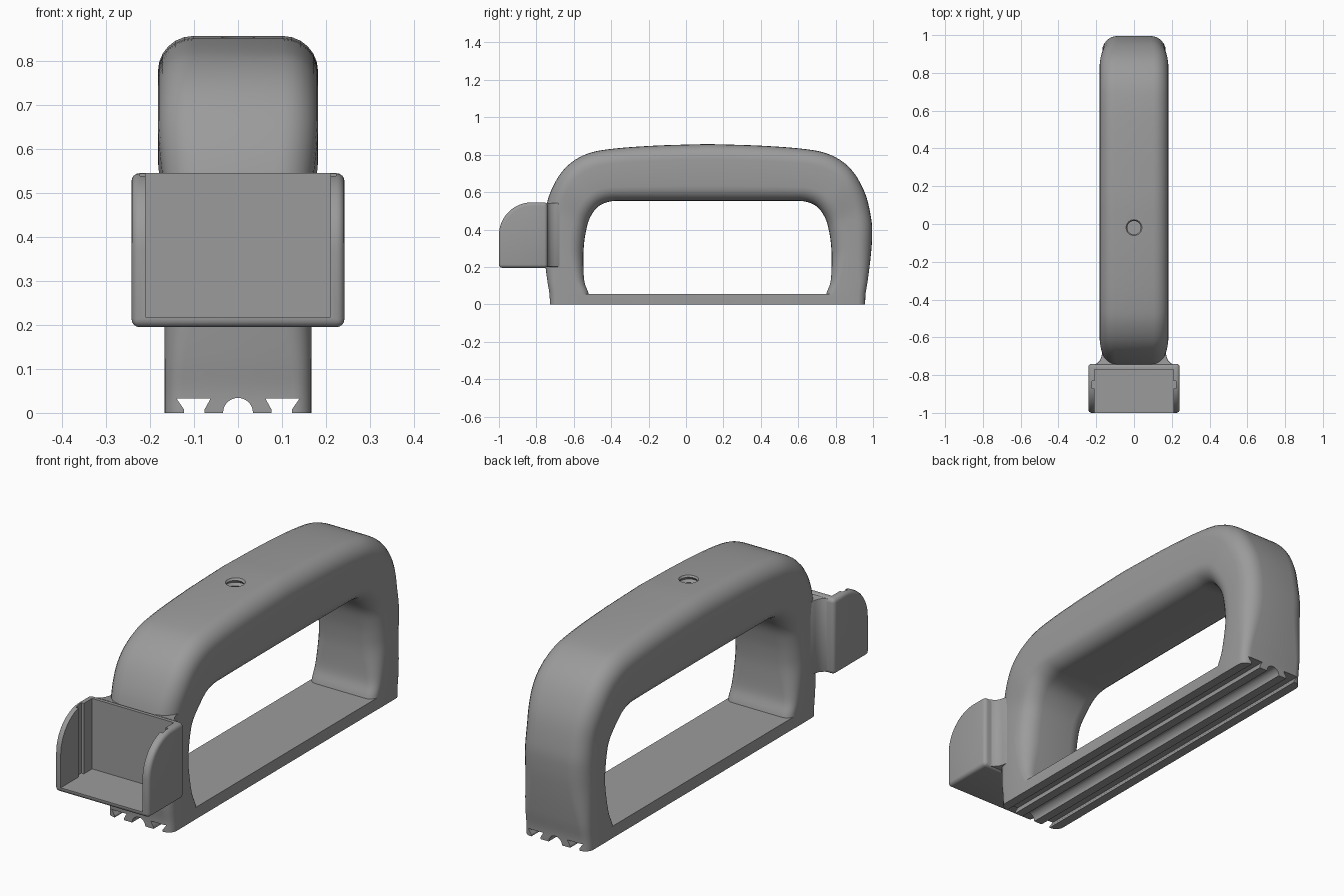
import bpy, bmesh, math
from mathutils import Vector

if "Cube" in bpy.data.objects:
    bpy.data.objects.remove(bpy.data.objects["Cube"])

CY = 0.115            # middle of the handle along y
grey = bpy.data.materials.new("mid grey")
grey.diffuse_color = (0.33, 0.33, 0.33, 1)
grey.use_nodes = True
grey.node_tree.nodes["Principled BSDF"].inputs["Base Color"].default_value = grey.diffuse_color


def make(name, verts, faces):
    bm = bmesh.new()
    vs = [bm.verts.new(v) for v in verts]
    for f in faces:
        bm.faces.new([vs[i] for i in f])
    bmesh.ops.recalc_face_normals(bm, faces=bm.faces)
    me = bpy.data.meshes.new(name)
    bm.to_mesh(me)
    bm.free()
    me.materials.append(grey)
    ob = bpy.data.objects.new(name, me)
    bpy.context.collection.objects.link(ob)
    return ob


def rings(name, loops):
    """Solid through a row of equal-sized closed loops, capped at both ends."""
    n = len(loops[0])
    faces = [list(range(n)), [(len(loops) - 1) * n + i for i in range(n)]]
    for k in range(len(loops) - 1):
        for i in range(n):
            j = (i + 1) % n
            faces.append([k * n + i, k * n + j, (k + 1) * n + j, (k + 1) * n + i])
    return make(name, [v for l in loops for v in l], faces)


def prism(name, pts, a, b, axis):
    put = {'x': lambda p, d: (d, p[0], p[1]), 'y': lambda p, d: (p[0], d, p[1]),
           'z': lambda p, d: (p[0], p[1], d)}[axis]
    return rings(name, [[put(p, d) for p in pts] for d in (a, b)])


def box(name, x0, x1, y0, y1, z0, z1):
    return prism(name, [(x0, y0), (x1, y0), (x1, y1), (x0, y1)], z0, z1, 'z')


def apply(ob, mod):
    bpy.context.view_layer.objects.active = ob
    bpy.ops.object.modifier_apply(modifier=mod.name)


def boolean(ob, other, op):
    m = ob.modifiers.new("cut", 'BOOLEAN')
    m.operation, m.solver, m.object = op, 'EXACT', other
    apply(ob, m)
    bpy.data.objects.remove(other)


def bevel(ob, width, segments):
    m = ob.modifiers.new("round", 'BEVEL')
    m.width, m.segments = width, segments
    m.limit_method, m.angle_limit = 'ANGLE', math.radians(40)
    apply(ob, m)


def smooth(ob):
    bpy.ops.object.select_all(action='DESELECT')
    ob.select_set(True)
    bpy.context.view_layer.objects.active = ob
    bpy.ops.object.shade_smooth_by_angle(angle=math.radians(32))


def spline(pts, steps):
    """Catmull-Rom curve through the points."""
    p = [Vector(q) for q in pts]
    p = [2 * p[0] - p[1]] + p + [2 * p[-1] - p[-2]]
    out = []
    for i in range(1, len(p) - 2):
        a, b, c, d = p[i - 1:i + 3]
        for s in range(steps):
            t = s / steps
            out.append(0.5 * (2 * b + (c - a) * t + (2 * a - 5 * b + 4 * c - d) * t * t
                              + (3 * b - a - 3 * c + d) * t ** 3))
    return out + [p[-2]]


def step(a, b, v):
    t = min(1, max(0, (v - a) / (b - a)))
    return t * t * (3 - 2 * t)


# Arched grip: outer and inner half contours, mirrored about its middle
outer = [(0, .857), (.29, .848), (.53, .829), (.66, .798), (.765, .725), (.84, .6),
         (.875, .46), (.88, .36), (.872, .25), (.857, .13), (.845, .055), (.843, 0)]
inner = [(0, .553), (.24, .553), (.43, .553), (.52, .55), (.585, .522), (.63, .46),
         (.652, .38), (.662, .3), (.664, .22), (.658, .12), (.635, .055), (.635, 0)]
half = list(zip(spline(outer, 5), spline(inner, 5)))
path = [(o, i, 1) for o, i in reversed(half)] + [(o, i, -1) for o, i in half[1:]]
loops = []
for o, i, side in path:
    w = .167 + .015 * step(.5, .72, o.y)
    r = .04 + .04 * step(.05, .35, o.y)
    d = (o - i).length
    u = (o - i) / d
    loop = []
    for cx, cd, a0 in ((w - r, d - r, 0), (r - w, d - r, 90), (r - w, r, 180), (w - r, r, 270)):
        for k in range(7):
            a = math.radians(a0 + 15 * k)
            q = i + u * (cd + r * math.sin(a))
            loop.append((cx + r * math.cos(a), CY - side * q.x, max(q.y, 0)))
    loops.append(loop)
handle = rings("handle", loops)

# Base rail joined to the feet
rail = box("base_rail", -.1665, .1665, CY - .8, CY + .8, 0, .055)
boolean(handle, rail, 'UNION')

# Undercut slots and round channel along the underside
for s in (-1, 1):
    slot = [(s * x, z) for x, z in ((.123, -.05), (.123, .008), (.14, .033),
                                    (.062, .033), (.076, .008), (.076, -.05))]
    boolean(handle, prism("slot_cutter", slot, -1.5, 1.5, 'y'), 'DIFFERENCE')
channel = [(.034 * math.cos(math.pi * k / 16), .034 * math.sin(math.pi * k / 16))
           for k in range(17)]
channel += [(-.034, -.05), (.034, -.05)]
boolean(handle, prism("channel_cutter", channel, -1.5, 1.5, 'y'), 'DIFFERENCE')

# Threaded hole in the top
thread = []
for k in range(17):
    rad = .045 if k % 2 else .036
    thread.append([(rad * math.cos(math.tau * a / 24), -.02 + rad * math.sin(math.tau * a / 24),
                    .67 + .0125 * k) for a in range(24)])
thread.append([(x, y, .95) for x, y, z in thread[-2]])
boolean(handle, rings("thread_cutter", thread), 'DIFFERENCE')
smooth(handle)

# Holder tray on the front leg: rounded cheeks, open to front and top
cheek = [(-.74, .195), (-1, .195)]
cheek += [(-.825 - .175 * math.cos(math.radians(a)), .37 + .175 * math.sin(math.radians(a)))
          for a in range(0, 91, 6)]
cheek.append((-.74, .545))
tray = prism("holder_tray", cheek, -.242, .242, 'x')
bevel(tray, .018, 4)
boolean(tray, box("pocket_cutter", -.21, .21, -1.2, -.77, .218, 1), 'DIFFERENCE')
for s in (-1, 1):
    a, b = sorted((s * .2, s * .223))
    boolean(tray, box("groove_cutter", a, b, -.87, -.83, .218, 1), 'DIFFERENCE')
smooth(tray)

# Flared neck between tray and leg
flare = [(.215, -.745), (.195, -.737), (.18, -.722), (.172, -.70), (.166, -.67)]
plan = flare + [(-x, y) for x, y in reversed(flare)]
neck = prism("holder_neck", plan, .2, .542, 'z')
bevel(neck, .008, 2)
smooth(neck)
